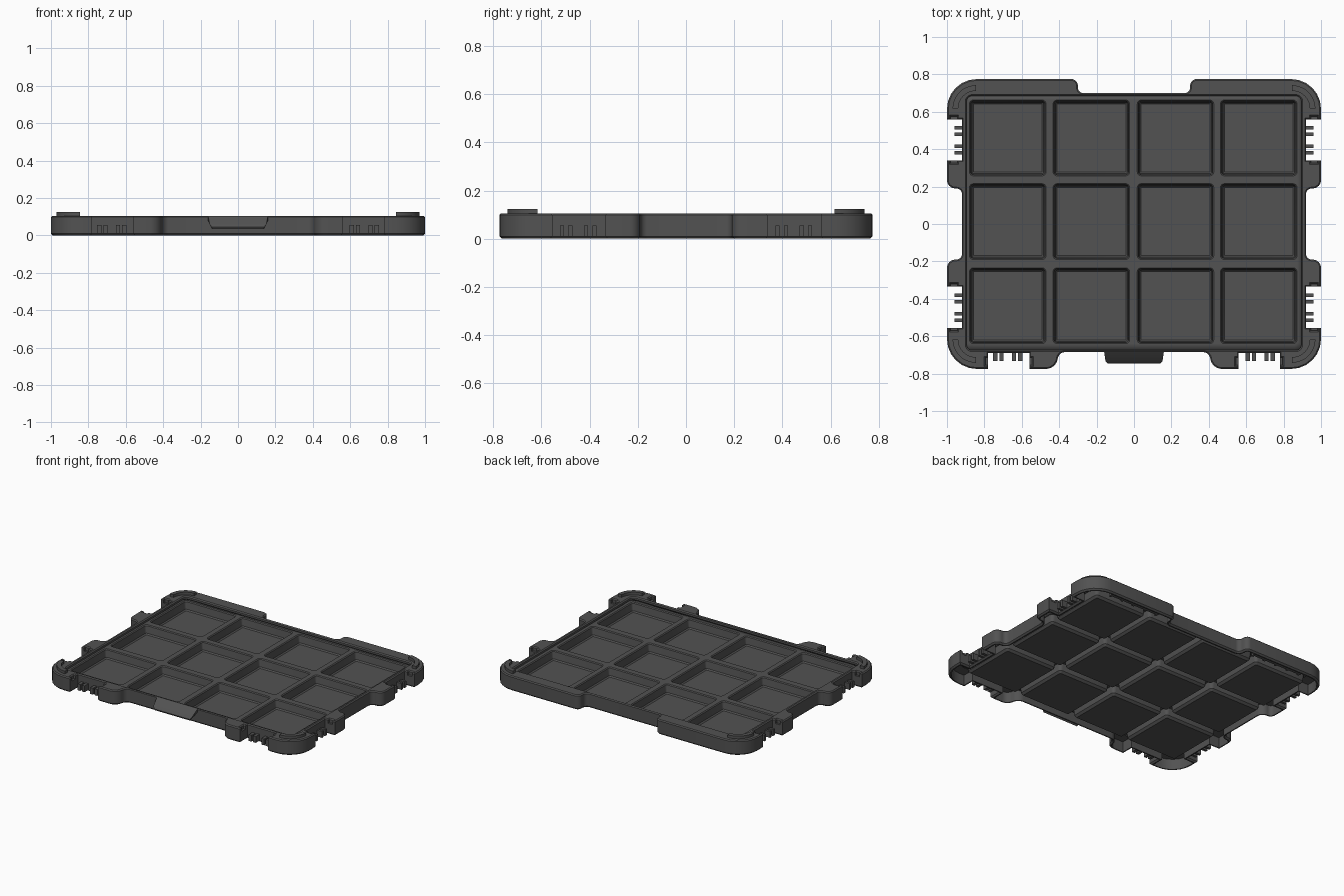
import bpy, bmesh, math
from mathutils import Vector

if "Cube" in bpy.data.objects:
    bpy.data.objects.remove(bpy.data.objects["Cube"])

plastic = bpy.data.materials.new("dark_grey_plastic")
plastic.diffuse_color = (0.085, 0.085, 0.085, 1)
plastic.use_nodes = True
plastic.node_tree.nodes["Principled BSDF"].inputs["Base Color"].default_value = plastic.diffuse_color


def finish(name, bm, up_face=None):
    """Turn a bmesh into a named, smooth-by-angle object."""
    bmesh.ops.recalc_face_normals(bm, faces=bm.faces[:])
    if up_face is not None:
        up_face.normal_update()
        if up_face.normal.z < 0:
            bmesh.ops.reverse_faces(bm, faces=bm.faces[:])
    me = bpy.data.meshes.new(name)
    bm.to_mesh(me)
    bm.free()
    me.materials.append(plastic)
    ob = bpy.data.objects.new(name, me)
    bpy.context.collection.objects.link(ob)
    bpy.ops.object.select_all(action='DESELECT')
    ob.select_set(True)
    bpy.context.view_layer.objects.active = ob
    bpy.ops.object.shade_smooth_by_angle(angle=math.radians(30))
    return ob


def rounded(points, steps=6):
    """Round the corners of a closed path of (x, y, radius)."""
    out = []
    for k, (x, y, r) in enumerate(points):
        p = Vector((x, y))
        if r == 0:
            out.append(p)
            continue
        u = (Vector(points[k - 1][:2]) - p).normalized()
        v = (Vector(points[(k + 1) % len(points)][:2]) - p).normalized()
        for s in range(steps + 1):
            t = math.pi / 2 * s / steps
            out.append(p + u * r * (1 - math.sin(t)) + v * r * (1 - math.cos(t)))
    return out


def offset(path, d):
    """Move a clockwise path inward by d."""
    out = []
    n = len(path)
    for k, p in enumerate(path):
        a = (p - path[k - 1]).normalized()
        b = (path[(k + 1) % n] - p).normalized()
        n1, n2 = Vector((a.y, -a.x)), Vector((b.y, -b.x))
        out.append(p + (n1 + n2) * (d / max(0.3, 1 + n1.dot(n2))))
    return out


def wall(bm, path, profile):
    """Sweep (offset, z) profile points round a path; return the vertex loops."""
    loops = [[bm.verts.new((p.x, p.y, z)) for p in offset(path, d)] for d, z in profile]
    n = len(path)
    for lo, hi in zip(loops, loops[1:]):
        for k in range(n):
            j = (k + 1) % n
            bm.faces.new((lo[k], lo[j], hi[j], hi[k]))
    return loops


def fill(bm, loops):
    """Fill the flat area between an outer loop and its holes."""
    edges = []
    for lp in loops:
        for k in range(len(lp)):
            pair = (lp[k - 1], lp[k])
            edges.append(bm.edges.get(pair) or bm.edges.new(pair))
    bmesh.ops.triangle_fill(bm, use_beauty=True, edges=edges, normal=(0, 0, 1))


def ring(name, outer, outer_profile, inner, inner_profile):
    bm = bmesh.new()
    a = wall(bm, outer, outer_profile)
    b = wall(bm, inner, inner_profile)
    fill(bm, [a[0], b[0]])
    fill(bm, [a[-1], b[-1]])
    return finish(name, bm)


def rect(x0, x1, y0, y1, r, steps=5):
    return rounded([(x0, y1, r), (x1, y1, r), (x1, y0, r), (x0, y0, r)], steps)


def boxes(name, specs):
    """One object of boxes given as (x0, x1, y0, y1, z0, z1)."""
    bm = bmesh.new()
    for x0, x1, y0, y1, z0, z1 in specs:
        vs = bmesh.ops.create_cube(bm, size=1)["verts"]
        for v in vs:
            v.co = ((x0 + x1) / 2 + v.co.x * (x1 - x0),
                    (y0 + y1) / 2 + v.co.y * (y1 - y0),
                    (z0 + z1) / 2 + v.co.z * (z1 - z0))
    return finish(name, bm)


def notch(out, inn, a, b, slotted, front=False):
    """Square latch notch from a down to b, with pin slots in its two cheeks."""
    def cheek(at, depth):
        pts = [(out, at)]
        if slotted:
            pts += [(out - .02, at), (out - .02, at + depth),
                    (inn + .025, at + depth), (inn + .025, at)]
        return pts + [(inn, at)]
    pts = cheek(a, .015) + cheek(b, -.015)[::-1]
    return [(v, -u, 0) if front else (u, v, 0) for u, v in pts]


def outline(slotted):
    """Whole outer contour, clockwise, mirrored from its right half."""
    half = [(.30, .70, .03), (.30, .775, .035), (1, .775, .16)]
    half += notch(1, .92, .56, .34, slotted)
    half += [(1, .19, .045), (.92, .19, .03), (.92, -.19, .03), (1, -.19, .045)]
    half += notch(1, .92, -.335, -.555, slotted)
    half += [(1, -.775, .16)]
    half += notch(.775, .69, .78, .56, slotted, front=True)
    half += [(.42, -.775, .05), (.40, -.685, .03)]
    return rounded(half + [(-x, y, r) for x, y, r in reversed(half)])


# Outer rim: hollow skirt below, top plate with pin slots above
skirt_path = outline(False)
ring("rim_skirt", skirt_path, [(.01, 0), (0, .01), (0, .076)],
     offset(skirt_path, .018), [(0, 0), (0, .076)])
opening = rect(-.895, .895, -.675, .685, .03)
ring("rim_top", outline(True), [(0, .075), (0, .098), (.007, .105)],
     opening, [(0, .075), (0, .098), (-.007, .105)])

# Compartment tray: ribs with twelve sunken pockets, hollow under the ribs
bm = bmesh.new()
edge = wall(bm, offset(opening, -.003), [(0, .085)])[0]
mouths = []
for cx in (-.675, -.228, .222, .667):
    for cy in (.46, .013, -.437):
        path = rect(cx - .205, cx + .205, cy - .203, cy + .203, .022, 4)
        loops = wall(bm, path, [(0, .085), (.006, .079), (.013, .03), (.021, .022)])
        floor = bm.faces.new(loops[-1])
        mouths.append(loops[0])
fill(bm, [edge] + mouths)
tray = finish("compartment_tray", bm, floor)
shell = tray.modifiers.new("thickness", 'SOLIDIFY')
shell.thickness = .013
shell.offset = -1

# Raised stacking ridges on the four corners
bm = bmesh.new()
for sx in (-1, 1):
    for sy in (-1, 1):
        angles = [math.pi / 2 * k / 10 for k in range(11)]
        arc = [(r, t) for r, seq in ((.125, angles), (.095, angles[::-1])) for t in seq]
        face = bm.faces.new([bm.verts.new((sx * (.845 + r * math.cos(t)),
                                           sy * (.617 + r * math.sin(t)), .1))
                             for r, t in arc])
        top = bmesh.ops.extrude_face_region(bm, geom=[face])["geom"]
        for v in top:
            if isinstance(v, bmesh.types.BMVert):
                v.co.z = .124
finish("corner_ridges", bm)

# Hinge teeth inside the latch notches
teeth = []
for s in (-1, 1):
    for t in (.515, .48, .415, .38):
        for sy in (-1, 1):
            x = sorted((s * .915, s * .96))
            teeth.append((*x, sy * t - .009, sy * t + .009, .01, .055))
    for t in (.742, .708, .642, .608):
        teeth.append((s * t - .011, s * t + .011, -.732, -.685, .01, .055))
boxes("hinge_teeth", teeth)

# Ribbed hinge bars under the back edge
bars = []
for s in (-1, 1):
    bars.append((s * .6 - .2, s * .6 + .2, .712, .738, .02, .08))
    bars += [(s * .6 + d - .008, s * .6 + d + .008, .70, .758, .02, .08)
             for d in (-.19, -.095, 0, .095, .19)]
boxes("back_hinge_bars", bars)

# Sloping finger tab at the front
bm = bmesh.new()
for s in (-1, 1):
    for w, y, z in ((.16, -.68, .105), (.16, -.68, .08), (.152, -.735, .06),
                    (.14, -.745, .045), (.14, -.74, .035)):
        bm.verts.new((s * w, y, z))
bmesh.ops.convex_hull(bm, input=bm.verts[:])
finish("front_tab", bm)
